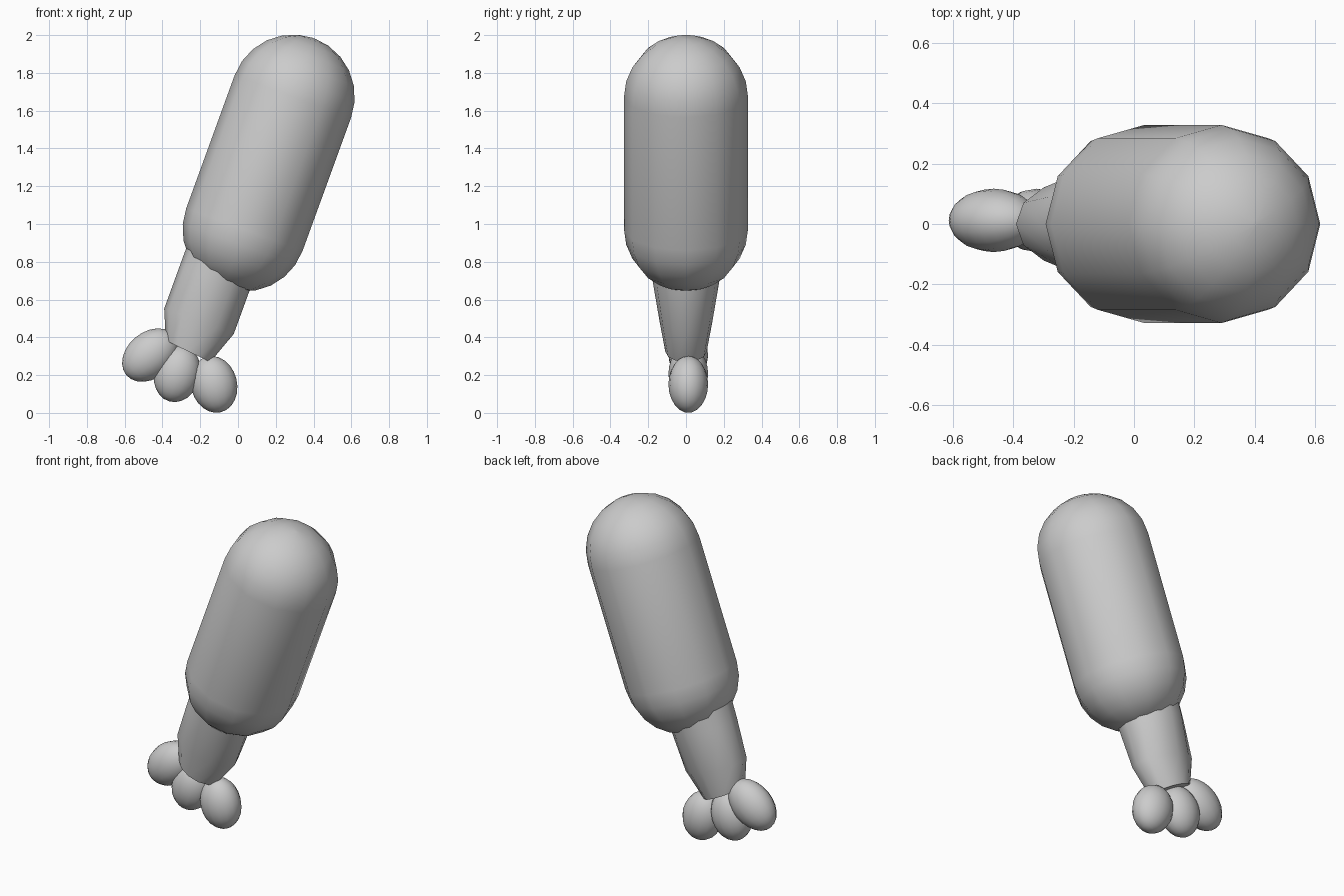
import bpy, bmesh, math

if "Cube" in bpy.data.objects:
    bpy.data.objects.remove(bpy.data.objects["Cube"])

TILT = math.radians(20)
AX = (math.cos(TILT), -math.sin(TILT))   # across the limb, in x and z


def smooth(ob, angle):
    bpy.ops.object.select_all(action='DESELECT')
    bpy.context.view_layer.objects.active = ob
    ob.select_set(True)
    bpy.ops.object.shade_smooth_by_angle(angle=math.radians(angle))


def loft(name, rings, sides, offset, angle):
    """Skin rings (height, x radius, y radius, slope) along the tilted limb axis."""
    bm = bmesh.new()
    loops = []
    for t, rx, ry, slope in rings:
        loop = []
        for i in range(sides):
            a = 2 * math.pi * i / sides
            x = rx * math.cos(a)
            loop.append(bm.verts.new((x, ry * math.sin(a), t + slope * x)))
        loops.append(loop)
    for lo, hi in zip(loops, loops[1:]):
        for i in range(sides):
            j = (i + 1) % sides
            bm.faces.new((lo[i], lo[j], hi[j], hi[i]))
    bm.faces.new(loops[0][::-1])
    bm.faces.new(loops[-1])
    mesh = bpy.data.meshes.new(name)
    bm.to_mesh(mesh)
    bm.free()
    ob = bpy.data.objects.new(name, mesh)
    bpy.context.collection.objects.link(ob)
    ob.location = (offset * AX[0], 0, offset * AX[1])
    ob.rotation_euler = (0, TILT, 0)
    smooth(ob, angle)
    return ob


# Upper limb: twelve-sided capsule
R, LOW, HIGH, STEPS = 0.328, 0.924, 1.673, 6
cap = [math.radians(90 * i / STEPS) for i in range(STEPS)] + [math.radians(88)]
rings = [(LOW - R * math.sin(a), R * math.cos(a), R * math.cos(a), 0) for a in reversed(cap)]
rings += [(HIGH + R * math.sin(a), R * math.cos(a), R * math.cos(a), 0) for a in cap]
loft("upper_limb", rings, 12, -0.30, 50)

# Lower limb: tapering stub with a sharp open-looking end
loft("lower_limb", [(0.216, 0.13, 0.11, -0.1), (0.385, 0.196, 0.14, 0),
                    (0.62, 0.196, 0.178, 0), (1.0, 0.196, 0.20, 0)], 12, -0.36, 45)

# Toes: three ellipsoids fanned out at the end (x, z, length radius, tilt)
toes = [("left_toe", -0.465, 0.306, 0.165, 50),
        ("middle_toe", -0.322, 0.207, 0.152, 16),
        ("right_toe", -0.127, 0.151, 0.152, -14)]
for name, x, z, length, tilt in toes:
    bpy.ops.mesh.primitive_uv_sphere_add(segments=16, ring_count=12, radius=1,
                                         location=(x, 0.012, z),
                                         rotation=(0, math.radians(tilt), 0))
    ob = bpy.context.object
    ob.name = name
    ob.scale = (0.122, 0.105, length)
    smooth(ob, 60)
